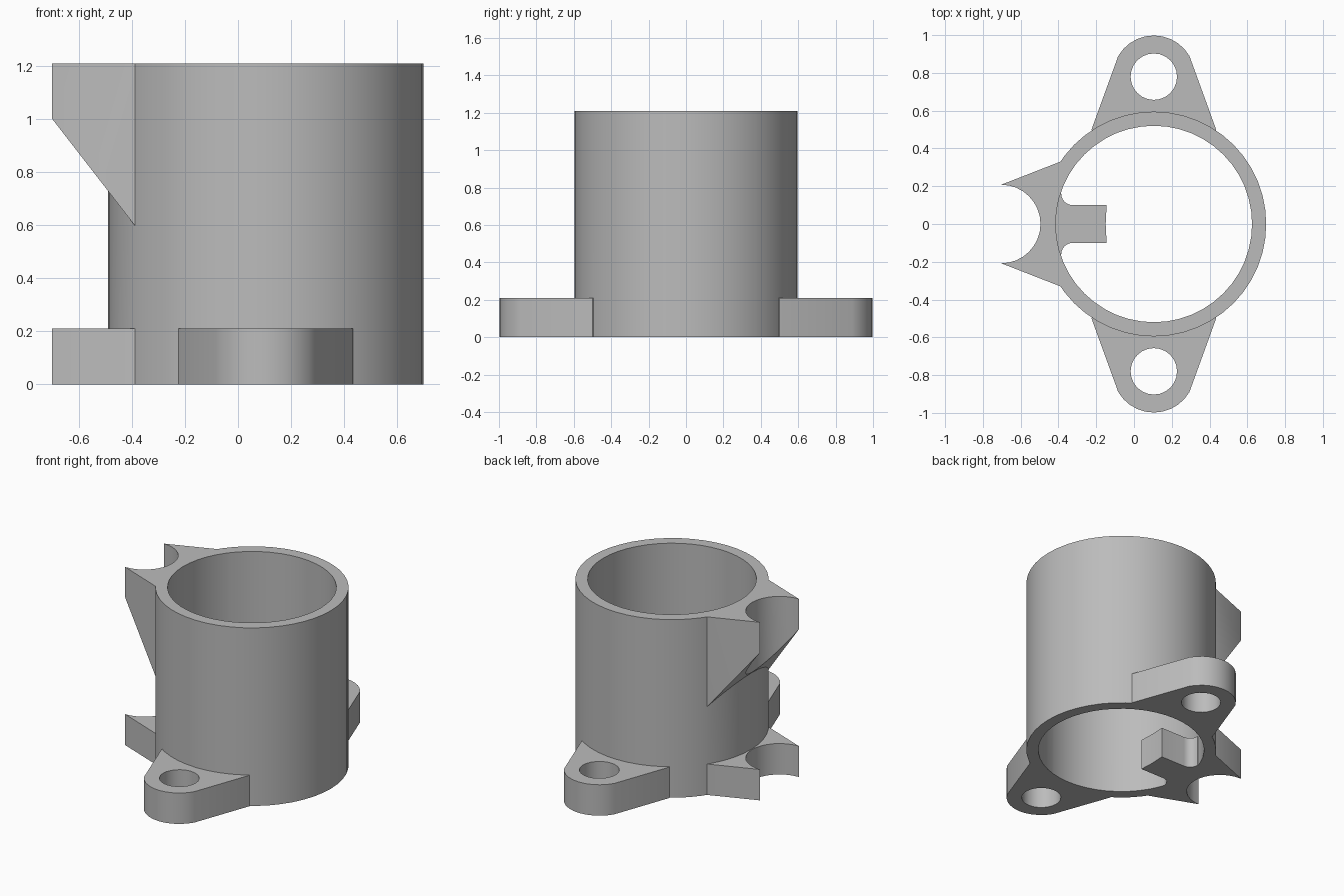
import bpy, bmesh
from math import sin, cos, radians, pi

if "Cube" in bpy.data.objects:
    bpy.data.objects.remove(bpy.data.objects["Cube"], do_unlink=True)

CX = 0.105       # tube axis
OUTER, BORE = 0.595, 0.52
HEIGHT, BASE = 1.21, 0.21

grey = bpy.data.materials.new("plain grey")
grey.use_nodes = True
grey.diffuse_color = (0.5, 0.5, 0.5, 1)
grey.node_tree.nodes["Principled BSDF"].inputs["Base Color"].default_value = (0.5, 0.5, 0.5, 1)


def arc(x, y, r, start, end, n):
    """Points on an arc, angles in degrees."""
    steps = [radians(start + (end - start) * i / n) for i in range(n + 1)]
    return [(x + r * cos(a), y + r * sin(a)) for a in steps]


def circle(x, y, r, n):
    return arc(x, y, r, 0, 360, n)[:-1]


def prism(name, outline, z0, z1):
    """Upright prism; z0 may be a function of x for a sloping underside."""
    low = z0 if callable(z0) else (lambda x: z0)
    bm = bmesh.new()
    bottom = [bm.verts.new((x, y, low(x))) for x, y in outline]
    top = [bm.verts.new((x, y, z1)) for x, y in outline]
    bm.faces.new(bottom)
    bm.faces.new(top)
    n = len(outline)
    for i in range(n):
        j = (i + 1) % n
        bm.faces.new((bottom[i], bottom[j], top[j], top[i]))
    bmesh.ops.recalc_face_normals(bm, faces=bm.faces)
    mesh = bpy.data.meshes.new(name)
    bm.to_mesh(mesh)
    bm.free()
    mesh.materials.append(grey)
    obj = bpy.data.objects.new(name, mesh)
    bpy.context.collection.objects.link(obj)
    return obj


def combine(target, other, operation):
    """Apply a boolean and discard the helper."""
    mod = target.modifiers.new("combine", 'BOOLEAN')
    mod.operation, mod.solver, mod.object = operation, 'EXACT', other
    bpy.context.view_layer.objects.active = target
    bpy.ops.object.modifier_apply(modifier=mod.name)
    bpy.data.objects.remove(other, do_unlink=True)


# Main tube
body = prism("tube_housing", circle(CX, 0, OUTER, 48), 0, HEIGHT)

# Mounting ears, front and back
half_ear = [(CX + 0.2, 0.25), (CX + 0.33, 0.5)]
ear = half_ear + arc(CX, 0.78, 0.218, 30, 150, 10)
ear += [(2 * CX - x, y) for x, y in reversed(half_ear)]
for side in (-1, 1):
    outline = [(x, side * y) for x, y in ear]
    combine(body, prism("mounting_ear", outline, 0, BASE), 'UNION')

# Scooped side wings: a low one and a tall one with a sloping underside
wing = [(-0.1, -0.33), (-0.39, -0.33)]
wing += arc(-0.703, 0, 0.208, -90, 90, 16)
wing += [(-0.39, 0.33), (-0.1, 0.33)]
combine(body, prism("lower_wing", wing, 0, BASE), 'UNION')
combine(body, prism("upper_wing", wing, lambda x: 0.6 - (x + 0.39) * 1.29, HEIGHT), 'UNION')

# Bore and screw holes
combine(body, prism("bore_cutter", circle(CX, 0, BORE, 48), -0.1, HEIGHT + 0.1), 'DIFFERENCE')
for side in (-1, 1):
    hole = circle(CX, side * 0.78, 0.123, 24)
    combine(body, prism("hole_cutter", hole, -0.1, BASE + 0.1), 'DIFFERENCE')

# Inner key tab with filleted root and slightly hollow tip
half_tab = [(-0.15, 0), (-0.145, 0.1)] + arc(-0.325, 0.16, 0.06, 270, 180, 6) + [(-0.43, 0.17)]
tab = half_tab + [(x, -y) for x, y in reversed(half_tab[1:])]
combine(body, prism("key_tab", tab, 0, BASE), 'UNION')

# Smooth curves, sharp edges
body.select_set(True)
bpy.context.view_layer.objects.active = body
bpy.ops.object.shade_smooth_by_angle(angle=radians(25))
